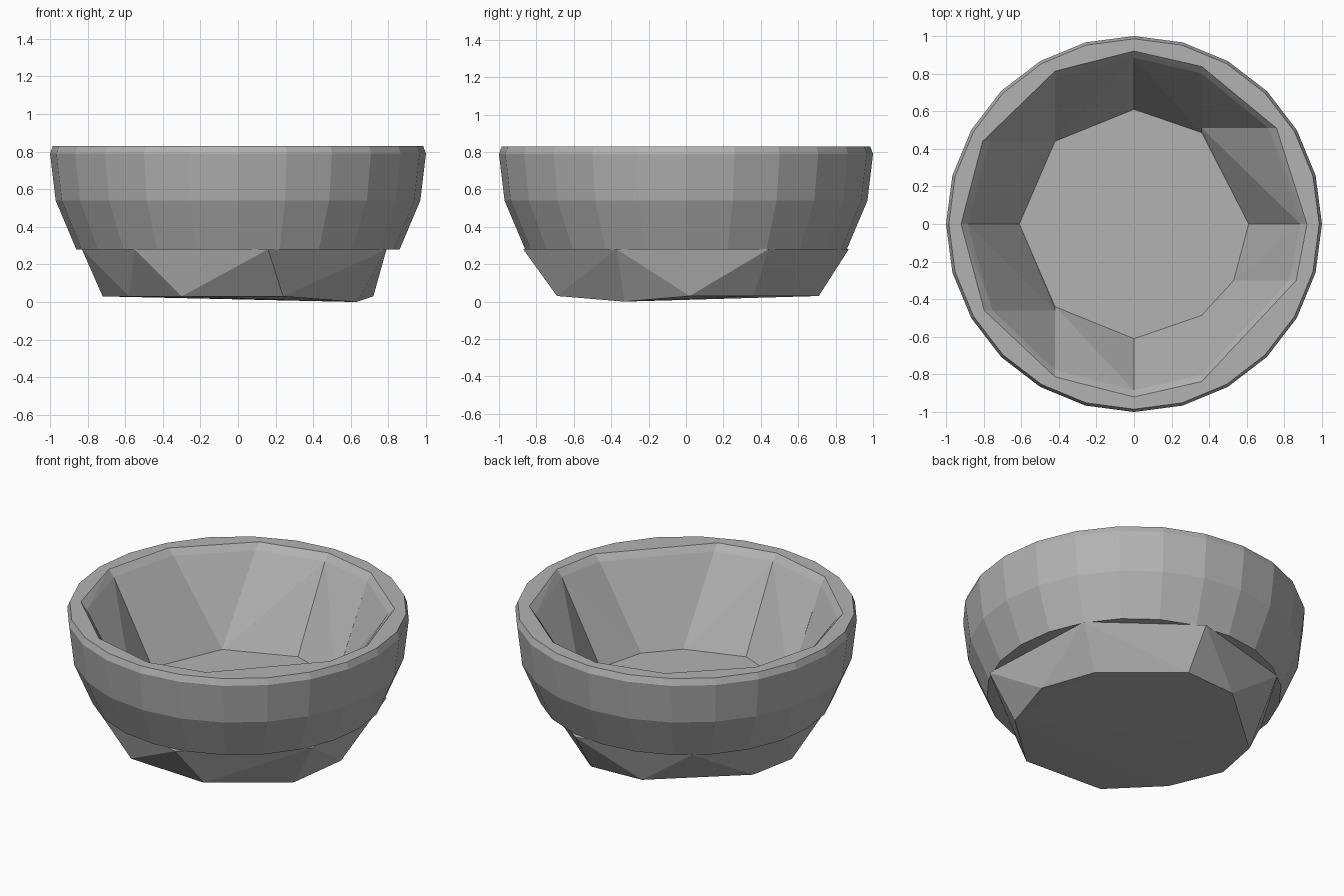
import bpy, bmesh
from math import sin, cos, tau

cube = bpy.data.objects.get("Cube")
if cube:
    bpy.data.objects.remove(cube, do_unlink=True)

stone = bpy.data.materials.new("stone grey")
stone.use_nodes = True
GREY = (0.45, 0.45, 0.45, 1)
stone.diffuse_color = GREY
stone.node_tree.nodes["Principled BSDF"].inputs["Base Color"].default_value = GREY

SIDES = 24
# Wall cross-section (radius, height): up the outside, over the rim, down the inside
PROFILE = [(0.86, 0.28), (0.97, 0.54), (1.0, 0.79), (0.985, 0.83),
           (0.92, 0.83), (0.885, 0.79), (0.61, 0.28)]


def hull_object(name, points):
    """Flat-faced convex solid around a set of points."""
    bm = bmesh.new()
    for p in points:
        bm.verts.new(p)
    res = bmesh.ops.convex_hull(bm, input=bm.verts[:])
    spare = {g for g in res["geom_interior"] + res["geom_unused"]
             if isinstance(g, bmesh.types.BMVert)}
    bmesh.ops.delete(bm, geom=list(spare), context="VERTS")
    bmesh.ops.dissolve_limit(bm, angle_limit=0.01, verts=bm.verts[:], edges=bm.edges[:])
    bmesh.ops.recalc_face_normals(bm, faces=bm.faces[:])
    mesh = bpy.data.meshes.new(name)
    bm.to_mesh(mesh)
    bm.free()
    mesh.materials.append(stone)
    obj = bpy.data.objects.new(name, mesh)
    bpy.context.collection.objects.link(obj)
    return obj


def wall_ring():
    """Full bowl wall as a closed revolved profile."""
    bm = bmesh.new()
    rings = [[bm.verts.new((r * cos(tau * i / SIDES), r * sin(tau * i / SIDES), z))
              for r, z in PROFILE] for i in range(SIDES)]
    n = len(PROFILE)
    for i in range(SIDES):
        a, b = rings[i], rings[(i + 1) % SIDES]
        for j in range(n):
            k = (j + 1) % n
            bm.faces.new((a[j], b[j], b[k], a[k]))
    return bm


def wall_chunk(name, x0, x1, y0, y1):
    """Wall piece inside a rectangle, straightened to a convex block."""
    bm = wall_ring()
    for co, no in (((x0, 0, 0), (-1, 0, 0)), ((x1, 0, 0), (1, 0, 0)),
                   ((0, y0, 0), (0, -1, 0)), ((0, y1, 0), (0, 1, 0))):
        bmesh.ops.bisect_plane(bm, geom=bm.verts[:] + bm.edges[:] + bm.faces[:],
                               plane_co=co, plane_no=no, clear_outer=True)
    points = [v.co.copy() for v in bm.verts]
    bm.free()
    hull_object(name, points)


# Three wall blocks per quadrant: split at x = cx, then at y = cy
QUADRANTS = [("back_left", 1, 1, 0.36, 0.51), ("back_right", -1, 1, 0.42, 0.44),
             ("front_right", -1, -1, 0.42, 0.46), ("front_left", 1, -1, 0.36, 0.30)]
for label, sx, sy, cx, cy in QUADRANTS:
    for part, xs, ys in (("end", (0, cx), (0, 2)),
                         ("corner", (cx, 2), (cy, 2)),
                         ("side", (cx, 2), (0, cy))):
        xr = sorted(sx * x for x in xs)
        yr = sorted(sy * y for y in ys)
        wall_chunk(f"{label}_wall_{part}", *xr, *yr)

# Rough-cut base, its top forming the bowl floor
TOP = [(0.79, -0.37), (0.75, 0.44), (0.18, 0.87), (-0.52, 0.68),
       (-0.83, 0.16), (-0.83, -0.2), (-0.55, -0.65), (0.16, -0.87)]
BOTTOM = [(0.72, 0.02), (0.6, 0.36), (0.18, 0.71), (-0.17, 0.69), (-0.66, 0.26),
          (-0.72, -0.05), (-0.58, -0.38), (-0.3, -0.66), (0.24, -0.69)]
hull_object("base", [(x, y, 0.28) for x, y in TOP]
            + [(x, y, 0.03) for x, y in BOTTOM] + [(0.63, -0.33, 0)])
